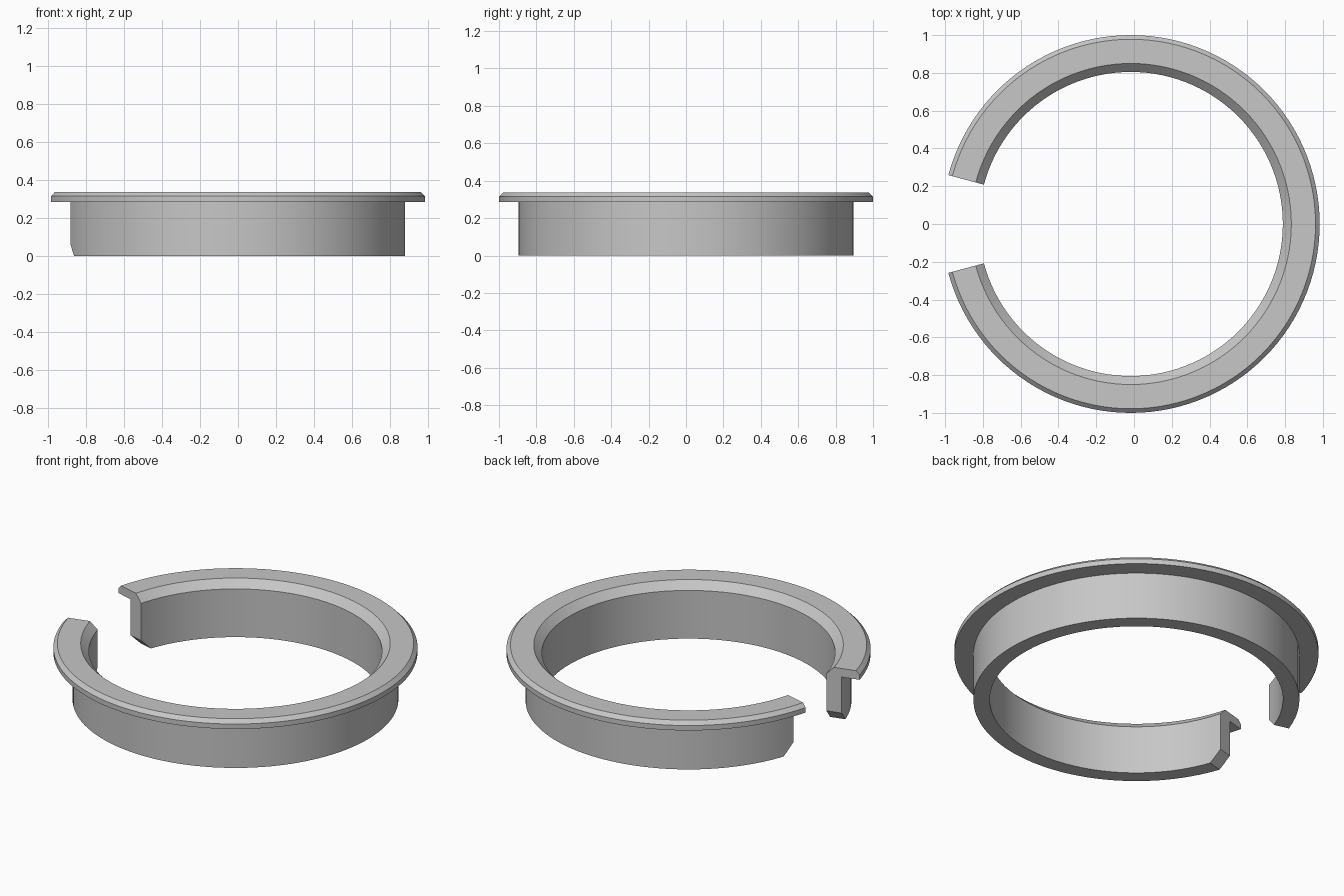
import bpy, bmesh, math
from mathutils import Matrix, Vector

cube = bpy.data.objects.get("Cube")
if cube:
    bpy.data.objects.remove(cube)

END = math.radians(165)      # half sweep of the open ring
CENTRE_X = -0.017
STEPS = 110
CHAMFER = 0.067              # bevel on the lower corners of both ends

# Cross-section (radius, height): wall with a chamfered flange on top
profile = [(0.805, 0), (0.895, 0), (0.895, 0.285), (1, 0.285), (1, 0.315),
           (0.978, 0.337), (0.85, 0.337), (0.805, 0.292)]

bm = bmesh.new()
section = bm.faces.new([bm.verts.new((r, 0, z)) for r, z in profile])
bmesh.ops.rotate(bm, verts=bm.verts, matrix=Matrix.Rotation(-END, 3, "Z"))

# Sweep the section, keeping a cap at each end
start = bmesh.ops.duplicate(bm, geom=[section] + section.edges[:] + section.verts[:])
bmesh.ops.spin(bm, geom=[section], cent=(0, 0, 0), axis=(0, 0, 1),
               angle=2 * END, steps=STEPS)
bmesh.ops.remove_doubles(bm, verts=bm.verts, dist=0.0001)

# Cut the lower corner off each end at 45 degrees
for side in (1, -1):
    corner = Vector((math.cos(END), side * math.sin(END), 0)) * 0.85
    outward = Vector((-math.sin(END), side * math.cos(END), 0))
    faces = [f for f in bm.faces
             if f.calc_center_median().x < -0.5 and f.calc_center_median().y * side > 0]
    edges = {e for f in faces for e in f.edges}
    verts = {v for f in faces for v in f.verts}
    bmesh.ops.bisect_plane(bm, geom=faces + list(edges) + list(verts), dist=0.00001,
                           plane_co=corner + Vector((0, 0, CHAMFER)),
                           plane_no=(outward - Vector((0, 0, 1))).normalized(),
                           clear_outer=True)
    bmesh.ops.holes_fill(bm, edges=[e for e in bm.edges if e.is_boundary], sides=0)

bmesh.ops.recalc_face_normals(bm, faces=bm.faces)
bmesh.ops.translate(bm, verts=bm.verts, vec=(CENTRE_X, 0, 0))

mesh = bpy.data.meshes.new("split_flanged_ring")
bm.to_mesh(mesh)
bm.free()
ring = bpy.data.objects.new("split_flanged_ring", mesh)
bpy.context.collection.objects.link(ring)

# Plain grey finish
grey = bpy.data.materials.new("plain_grey")
grey.use_nodes = True
colour = (0.57, 0.57, 0.57, 1)
grey.diffuse_color = colour
grey.node_tree.nodes["Principled BSDF"].inputs["Base Color"].default_value = colour
mesh.materials.append(grey)

bpy.ops.object.select_all(action="DESELECT")
ring.select_set(True)
bpy.context.view_layer.objects.active = ring
bpy.ops.object.shade_smooth_by_angle(angle=math.radians(20))
